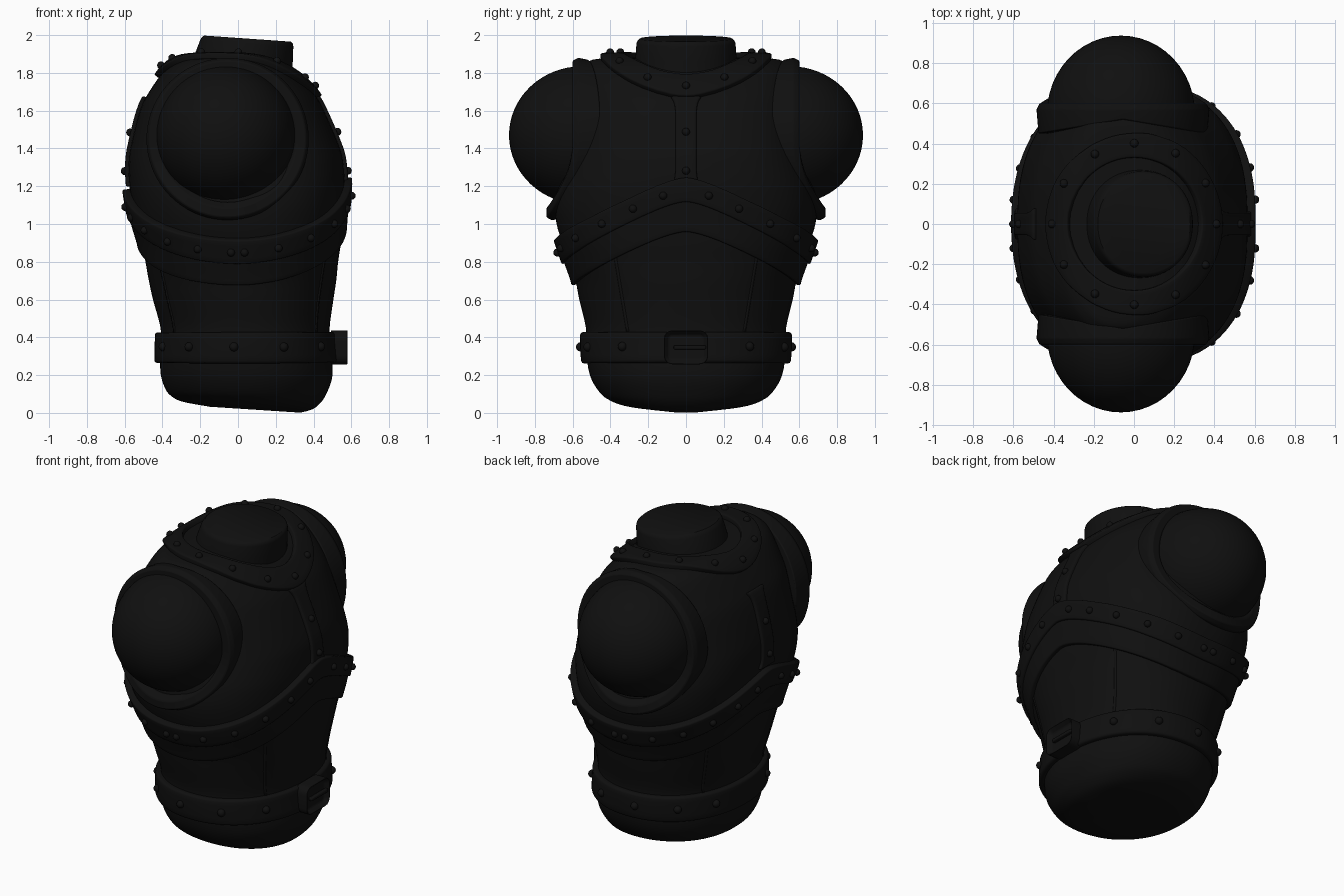
import bpy, bmesh, math
from math import sin, cos, pi, radians
from mathutils import Vector, Matrix
from mathutils.bvhtree import BVHTree

cube = bpy.data.objects.get("Cube")
if cube:
    bpy.data.objects.remove(cube, do_unlink=True)

black = bpy.data.materials.new("soft black")
black.use_nodes = True
black.diffuse_color = (0.005, 0.005, 0.005, 1)
black.node_tree.nodes["Principled BSDF"].inputs["Base Color"].default_value = (0.005, 0.005, 0.005, 1)


def finish(bm, name, bevel=0.0, thickness=0.0, recalc=True):
    if recalc:
        bmesh.ops.recalc_face_normals(bm, faces=bm.faces)
    mesh = bpy.data.meshes.new(name)
    bm.to_mesh(mesh)
    bm.free()
    mesh.materials.append(black)
    obj = bpy.data.objects.new(name, mesh)
    bpy.context.collection.objects.link(obj)
    if thickness:
        mod = obj.modifiers.new("thickness", "SOLIDIFY")
        mod.thickness, mod.offset = thickness, -1
    if bevel:
        mod = obj.modifiers.new("soft edge", "BEVEL")
        mod.width, mod.segments, mod.limit_method = bevel, 2, "ANGLE"
    bpy.ops.object.select_all(action="DESELECT")
    obj.select_set(True)
    bpy.context.view_layer.objects.active = obj
    bpy.ops.object.shade_smooth_by_angle(angle=radians(40))
    return obj


def skin(bm, rows, close_rows=False):
    """Join rows of points, each row a closed loop."""
    vs = [[bm.verts.new(p) for p in row] for row in rows]
    n = len(vs[0])
    for j in range(len(vs) if close_rows else len(vs) - 1):
        a, b = vs[j], vs[(j + 1) % len(vs)]
        for i in range(n):
            k = (i + 1) % n
            bm.faces.new((a[i], a[k], b[k], b[i]))
    if not close_rows:
        bm.faces.new(vs[0][::-1])
        bm.faces.new(vs[-1])


def smooth_rows(rows, steps=4):
    """Catmull-Rom interpolation between profile rows."""
    out = []
    for i in range(len(rows) - 1):
        quad = [rows[max(i - 1, 0)], rows[i], rows[i + 1], rows[min(i + 2, len(rows) - 1)]]
        for s in range(steps):
            t = s / steps
            out.append([0.5 * (2 * b + (c - a) * t + (2 * a - 5 * b + 4 * c - d) * t * t
                               + (3 * b - a - 3 * c + d) * t ** 3) for a, b, c, d in zip(*quad)])
    return out + [list(rows[-1])]


def oval(z, x0, x1, ry, power, count=96):
    pts = []
    for i in range(count):
        c, s = cos(2 * pi * i / count), sin(2 * pi * i / count)
        x = (x0 + x1) / 2 + (x1 - x0) / 2 * math.copysign(abs(c) ** (2 / power), c)
        pts.append(Vector((x, ry * math.copysign(abs(s) ** (2 / power), s), z)))
    return pts


# Torso: height, back x, chest x, half width
profile = [
    (0, -.15, .33, .12), (.02, -.29, .39, .31), (.05, -.35, .43, .4), (.1, -.385, .465, .46),
    (.2, -.41, .5, .51), (.35, -.41, .49, .53), (.45, -.41, .485, .53), (.6, -.45, .505, .565),
    (.7, -.472, .52, .585), (.8, -.49, .53, .62), (.9, -.51, .545, .655), (1.0, -.54, .552, .685),
    (1.1, -.56, .56, .695), (1.2, -.575, .565, .68), (1.3, -.58, .56, .65), (1.4, -.57, .54, .62),
    (1.6, -.52, .455, .595), (1.7, -.47, .395, .58), (1.8, -.4, .29, .56), (1.85, -.345, .2, .525),
    (1.875, -.27, .1, .46), (1.882, -.12, -.02, .2)]
rings = []
for z, x0, x1, ry in smooth_rows(profile):
    power = 2.15 + 0.4 * min(max((z - 0.6) / 0.6, 0), 1)
    ring = oval(z, x0, x1, ry, power)
    for p in ring:
        p.z += 0.065 * (0.35 - p.x) * max(0, 1 - z / 0.25)
    rings.append(ring)
bm = bmesh.new()
skin(bm, rings)
bmesh.ops.recalc_face_normals(bm, faces=bm.faces)
surface = BVHTree.FromBMesh(bm)
finish(bm, "torso")


# Rays that drape plates onto the torso
def around(a, z):
    d = Vector((cos(a), sin(a), 0))
    return d * 3 + Vector((0, 0, z)), -d


def facing(side, y, z):
    return Vector((3 * side, y, z)), Vector((-side, 0, 0))


def above(x, y):
    return Vector((x, y, 3)), Vector((0, 0, -1))


def drape(ray, offset):
    hit, normal, _, _ = surface.ray_cast(*ray)
    return hit + normal * offset, normal


def plate(name, ray, nu, nv, offset, closed=False, bevel=0.008):
    """Raised plate over a grid of rays, with u and v from 0 to 1."""
    bm = bmesh.new()
    cols = nu if closed else nu + 1
    grid = [[drape(ray(i / nu, j / nv), offset) for j in range(nv + 1)] for i in range(cols)]
    vs = [[bm.verts.new(p) for p, _ in col] for col in grid]
    for i in range(nu):
        k = (i + 1) % cols
        for j in range(nv):
            bm.faces.new((vs[i][j], vs[k][j], vs[k][j + 1], vs[i][j + 1]))
    bm.normal_update()
    bm.faces.ensure_lookup_table()
    if bm.faces[0].normal.dot(grid[0][0][1]) < 0:
        bmesh.ops.reverse_faces(bm, faces=bm.faces)
    return finish(bm, name, bevel, offset + 0.02, recalc=False)


def studs(name, rays, offset, radius=0.021):
    bm = bmesh.new()
    for ray in rays:
        p, _ = drape(ray, offset)
        bmesh.ops.create_uvsphere(bm, u_segments=14, v_segments=8, radius=radius,
                                  matrix=Matrix.Translation(p))
    finish(bm, name)


def arch(a, side, front, back):
    rise = (front if cos(a) > 0 else back) - side
    return side + rise * (1 - abs(sin(a)) ** 1.5)


def trim_low(a):
    return arch(a, 0.80, 1.12, 1.06)


def under_low(a):
    return arch(a, 0.68, 0.96, 0.87)


# Chest armour: lower layer and studded trim
turn = 2 * pi
plate("lower_chest_layer", lambda u, v: around(
    u * turn, under_low(u * turn) * (1 - v) + (trim_low(u * turn) + 0.04) * v), 120, 6, 0.026, True)
plate("chest_trim", lambda u, v: around(u * turn, trim_low(u * turn) + 0.125 * v), 120, 4, 0.04, True)
angles = [radians(12 + 15 * k) for k in range(6)]
angles = [t for a in angles for t in (a, -a, pi - a, pi + a)]
studs("chest_trim_studs", [around(a, trim_low(a) + 0.062) for a in angles], 0.042)

# Centre straps and belly seams, chest and back
for side, label in ((1, "chest"), (-1, "back")):
    plate(label + "_strap", lambda u, v: facing(
        side, (2 * u - 1) * (0.055 + 0.025 * abs(2 * v - 1) ** 8), 1.2 + 0.47 * v), 4, 24, 0.018)
    studs(label + "_strap_studs", [facing(side, 0, z) for z in (1.28, 1.48)], 0.02)
    for w in (1, -1):
        plate(label + "_seam", lambda u, v: facing(
            side, w * (0.30 + 0.07 * v + 0.012 * u), 0.42 + 0.42 * v), 1, 12, 0.005, bevel=0)

# Collar draped around the neck
plate("collar", lambda u, v: above((0.32 + 0.1 * v) * cos(u * turn), (0.33 + 0.12 * v) * sin(u * turn)),
      72, 5, 0.03, True)
studs("collar_studs", [above(0.385 * cos(k * pi / 6), 0.4 * sin(k * pi / 6)) for k in range(12)], 0.032)

# Neck stump with a slanted, rounded top
bm = bmesh.new()
neck = [oval(z, x0, x1, ry, 2.1, 64) for z, x0, x1, ry in (
    (1.6, -.26, .28, .29), (1.8, -.25, .285, .28), (1.88, -.23, .29, .268),
    (1.96, -.2, .293, .262), (1.975, -.192, .291, .256), (1.985, -.18, .28, .243))]
for ring in neck:
    for p in ring:
        p.z -= 0.07 * p.x
skin(bm, neck)
finish(bm, "neck")

# Shoulder domes and flared armhole rims
for s, label in ((-1, "front"), (1, "rear")):
    bm = bmesh.new()
    bmesh.ops.create_uvsphere(bm, u_segments=48, v_segments=32, radius=1, matrix=Matrix.Translation(
        (-0.065, s * 0.55, 1.47)) @ Matrix.Diagonal((0.368, 0.387, 0.365, 1)))
    finish(bm, label + "_shoulder")
    bm = bmesh.new()
    rows = []
    for i in range(72):
        t = turn * i / 72
        z = 1.45 + 0.385 * sin(t)
        y = 0.57 + 0.15 * max(0, (1.45 - z) / 0.4) ** 2
        deep = -0.05 - 0.07 * abs(cos(t))
        section = ((-.05, 0), (-.02, .03), (.03, .03), (.045, 0), (.035, deep), (-.05, deep))
        rows.append([(-0.055 + (0.385 + r) * cos(t), s * (y + d), 1.45 + (0.385 + r) * sin(t))
                     for r, d in section])
    skin(bm, rows, close_rows=True)
    finish(bm, label + "_armhole_rim", 0.006)

# Belt with studs
plate("belt", lambda u, v: around(u * turn, 0.265 + 0.165 * v), 96, 4, 0.032, True, 0.014)
studs("belt_studs", [around(radians(k * 27 + 38) * s, 0.35) for k in range(5) for s in (1, -1)], 0.032, 0.024)

# Buckle: recessed frame and prong
bm = bmesh.new()
bmesh.ops.create_cube(bm, size=1, matrix=Matrix.Translation((0.537, 0, 0.347))
                      @ Matrix.Diagonal((0.09, 0.235, 0.18, 1)))
corners = [e for e in bm.edges if abs(e.verts[0].co.x - e.verts[1].co.x) > 0.05]
bmesh.ops.bevel(bm, geom=corners, offset=0.045, segments=4, profile=0.5, affect="EDGES")
bm.normal_update()
outer = [f for f in bm.faces if f.normal.x > 0.9]
bmesh.ops.inset_region(bm, faces=outer, thickness=0.026)
bmesh.ops.translate(bm, vec=(-0.03, 0, 0), verts=list({v for f in outer for v in f.verts}))
finish(bm, "buckle", 0.006)
bm = bmesh.new()
bmesh.ops.create_cube(bm, size=1, matrix=Matrix.Translation((0.565, 0.02, 0.347))
                      @ Matrix.Diagonal((0.025, 0.17, 0.022, 1)))
finish(bm, "buckle_prong", 0.006)
